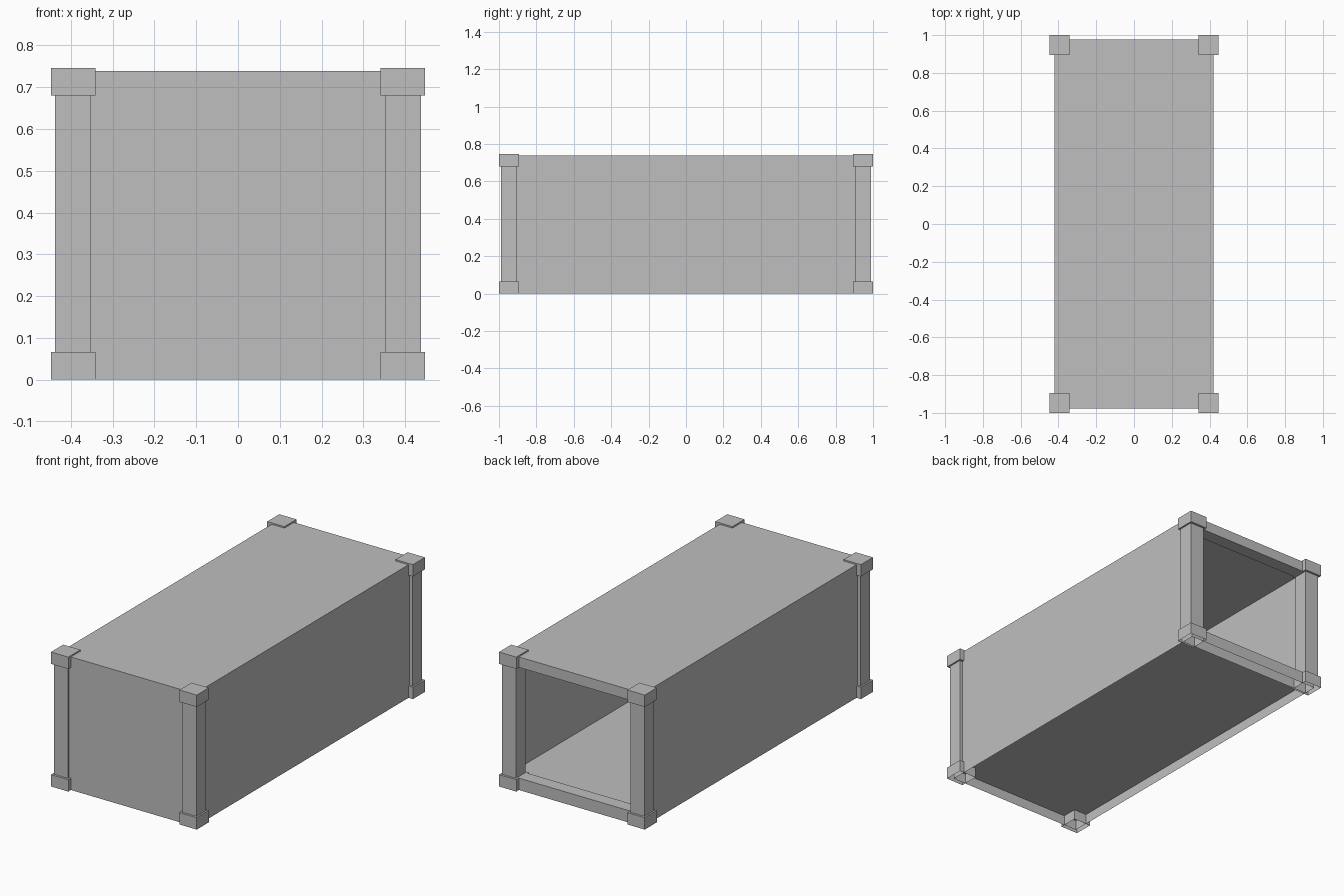
import bpy
import bmesh
from mathutils import Vector

cube = bpy.data.objects.get("Cube")
if cube:
    bpy.data.objects.remove(cube, do_unlink=True)

grey = bpy.data.materials.new("plain grey")
grey.use_nodes = True
colour = (0.52, 0.52, 0.52, 1)
grey.diffuse_color = colour
grey.node_tree.nodes["Principled BSDF"].inputs["Base Color"].default_value = colour

WALL_X, WALL_Y, ROOF_Z = 0.42, 0.977, 0.738
BLOCK, BLOCK_H, TOP = 0.106, 0.066, 0.746
FLOOR_Z = 0.058


def box(name, low, high, open_sides=()):
    """Sheet box between two corners, leaving out faces with the given normals."""
    low, high = Vector(low), Vector(high)
    bm = bmesh.new()
    bmesh.ops.create_cube(bm, size=1)
    bm.normal_update()
    gone = [f for f in bm.faces
            if any(f.normal.dot(Vector(s)) > 0.9 for s in open_sides)]
    bmesh.ops.delete(bm, geom=gone, context='FACES')
    size, middle = high - low, (high + low) / 2
    for v in bm.verts:
        v.co = middle + v.co * size
    mesh = bpy.data.meshes.new(name)
    bm.to_mesh(mesh)
    bm.free()
    mesh.materials.append(grey)
    obj = bpy.data.objects.new(name, mesh)
    bpy.context.collection.objects.link(obj)
    return obj


DOWN, UP, BACK = (0, 0, -1), (0, 0, 1), (0, 1, 0)

# Walls and roof, open at the back and underneath
box("container_shell", (-WALL_X, -WALL_Y, 0), (WALL_X, WALL_Y, ROOF_Z), [DOWN, BACK])

# Raised floor sheet
floor = box("floor", (-WALL_X, -WALL_Y, FLOOR_Z - 0.002), (WALL_X, WALL_Y, FLOOR_Z))

# Rails across the open end
box("bottom_back_rail", (-WALL_X, 0.904, 0), (WALL_X, WALL_Y, BLOCK_H), [DOWN])
box("top_back_rail", (-WALL_X, 0.904, TOP - BLOCK_H), (WALL_X, WALL_Y, ROOF_Z), [UP])

# Corner posts and fittings
for side, sx in (("left", 1), ("right", -1)):
    for end, sy in (("front", -1), ("back", 1)):
        name = f"{end}_{side}"

        def corner(label, inner, outer, z0, z1, open_sides=()):
            xs = sorted((sx * inner[0], sx * outer[0]))
            ys = sorted((sy * inner[1], sy * outer[1]))
            box(f"{name}_{label}", (xs[0], ys[0], z0), (xs[1], ys[1], z1), open_sides)

        corner("post", (0.352, 0.905), (0.438, 0.988), BLOCK_H, TOP - BLOCK_H, [DOWN, UP])
        block_outer = (0.447, 1.0)
        block_inner = (0.447 - BLOCK, 1.0 - BLOCK)
        corner("bottom_fitting", block_inner, block_outer, 0, BLOCK_H, [DOWN])
        corner("top_fitting", block_inner, block_outer, TOP - BLOCK_H, TOP)
